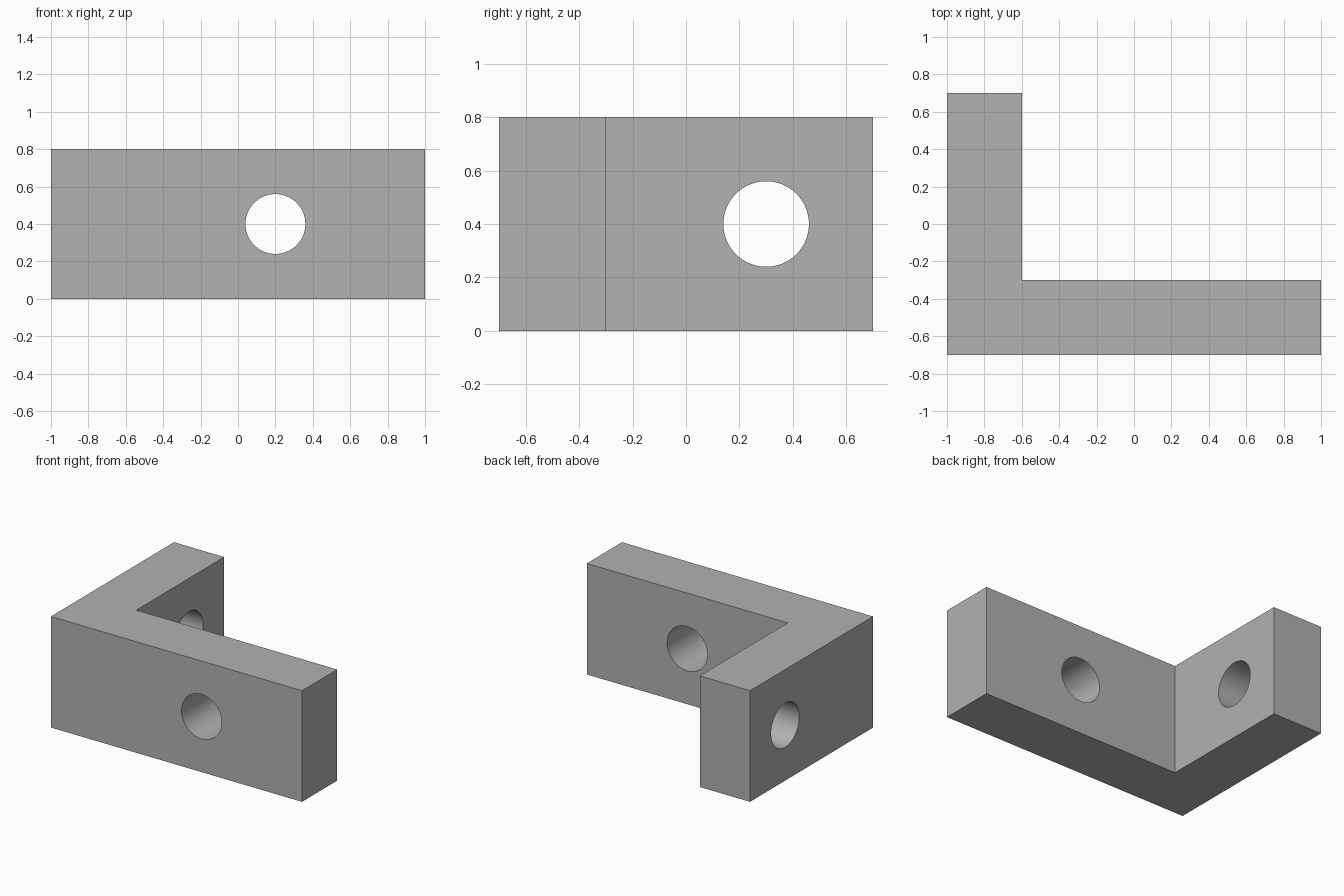
import bpy
import bmesh
from math import radians

default = bpy.data.objects.get("Cube")
if default:
    bpy.data.objects.remove(default, do_unlink=True)

HEIGHT = 0.8
HOLE_RADIUS = 0.16

grey = bpy.data.materials.new("plain_grey")
grey.use_nodes = True
colour = (0.445, 0.445, 0.445, 1)
grey.diffuse_color = colour
grey.node_tree.nodes["Principled BSDF"].inputs["Base Color"].default_value = colour


def extruded_profile(name, points, height):
    """Solid made by raising a floor outline."""
    bm = bmesh.new()
    floor = bm.faces.new([bm.verts.new((x, y, 0)) for x, y in points])
    raised = bmesh.ops.extrude_face_region(bm, geom=[floor])["geom"]
    bmesh.ops.translate(bm, vec=(0, 0, height),
                        verts=[v for v in raised if isinstance(v, bmesh.types.BMVert)])
    bmesh.ops.recalc_face_normals(bm, faces=bm.faces)
    mesh = bpy.data.meshes.new(name)
    bm.to_mesh(mesh)
    bm.free()
    obj = bpy.data.objects.new(name, mesh)
    bpy.context.collection.objects.link(obj)
    mesh.materials.append(grey)
    return obj


def drill(target, name, location, rotation):
    """Bore a round through hole."""
    bpy.ops.mesh.primitive_cylinder_add(vertices=64, radius=HOLE_RADIUS, depth=0.6,
                                        location=location, rotation=rotation)
    cutter = bpy.context.object
    cutter.name = name
    cutter.data.materials.append(grey)
    cutter.hide_render = True
    mod = target.modifiers.new(name, 'BOOLEAN')
    mod.operation = 'DIFFERENCE'
    mod.solver = 'EXACT'
    mod.object = cutter
    bpy.context.view_layer.objects.active = target
    bpy.ops.object.modifier_apply(modifier=name)
    bpy.data.objects.remove(cutter, do_unlink=True)


# L-shaped body
bracket = extruded_profile("angle_bracket", [
    (-1, -0.7), (1, -0.7), (1, -0.3), (-0.6, -0.3), (-0.6, 0.7), (-1, 0.7)], HEIGHT)

# One hole through each arm
drill(bracket, "long_arm_hole", (0.2, -0.5, HEIGHT / 2), (radians(90), 0, 0))
drill(bracket, "short_arm_hole", (-0.8, 0.3, HEIGHT / 2), (0, radians(90), 0))

# Smooth bores, crisp edges
bpy.ops.object.select_all(action='DESELECT')
bracket.select_set(True)
bpy.context.view_layer.objects.active = bracket
bpy.ops.object.shade_smooth_by_angle(angle=radians(30))
